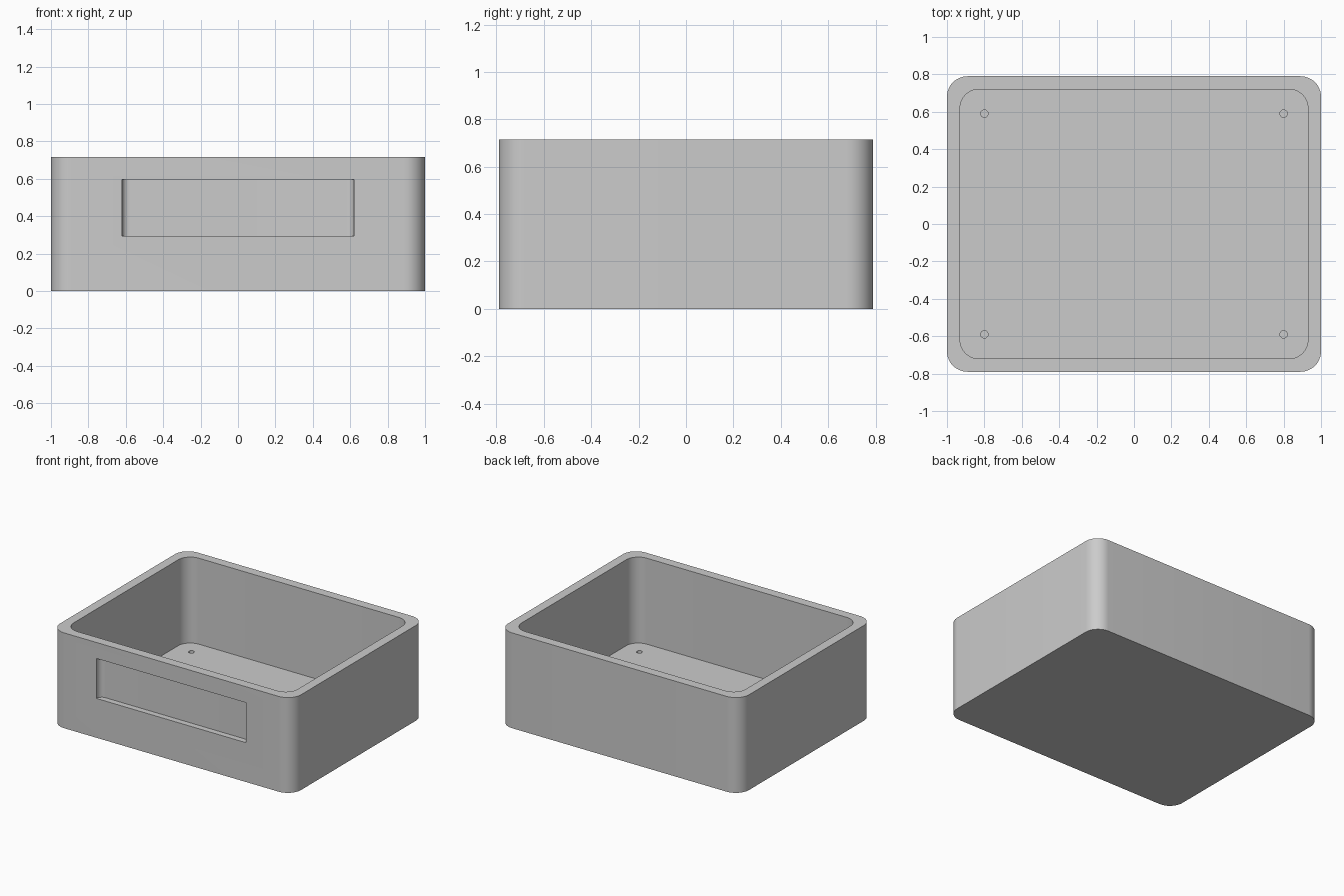
import bpy
import bmesh
import math

old = bpy.data.objects.get("Cube")
if old:
    bpy.data.objects.remove(old, do_unlink=True)

# Single plain grey
grey = bpy.data.materials.new("light_grey")
grey.use_nodes = True
colour = (0.6, 0.6, 0.6, 1)
grey.diffuse_color = colour
grey.node_tree.nodes["Principled BSDF"].inputs["Base Color"].default_value = colour


def rounded_block(name, half_x, half_y, z0, z1, radius, centre=(0, 0), steps=12):
    """Upright prism whose plan is a rounded rectangle."""
    bm = bmesh.new()
    ring = []
    for corner, (sx, sy) in enumerate([(1, 1), (-1, 1), (-1, -1), (1, -1)]):
        for i in range(steps + 1):
            a = math.pi / 2 * (corner + i / steps)
            x = centre[0] + sx * (half_x - radius) + radius * math.cos(a)
            y = centre[1] + sy * (half_y - radius) + radius * math.sin(a)
            ring.append(bm.verts.new((x, y, z0)))
    bmesh.ops.remove_doubles(bm, verts=ring, dist=1e-5)
    base = bm.faces.new([v for v in ring if v.is_valid])
    top = bmesh.ops.extrude_face_region(bm, geom=[base])["geom"]
    moved = [v for v in top if isinstance(v, bmesh.types.BMVert)]
    bmesh.ops.translate(bm, verts=moved, vec=(0, 0, z1 - z0))
    bmesh.ops.recalc_face_normals(bm, faces=bm.faces)
    mesh = bpy.data.meshes.new(name)
    bm.to_mesh(mesh)
    bm.free()
    mesh.materials.append(grey)
    obj = bpy.data.objects.new(name, mesh)
    bpy.context.collection.objects.link(obj)
    return obj


def activate(obj):
    bpy.ops.object.select_all(action="DESELECT")
    obj.select_set(True)
    bpy.context.view_layer.objects.active = obj


def cut(target, cutter):
    cutter.hide_render = True
    mod = target.modifiers.new("cut", "BOOLEAN")
    mod.operation = "DIFFERENCE"
    mod.solver = "EXACT"
    mod.object = cutter
    activate(target)
    bpy.ops.object.modifier_apply(modifier=mod.name)
    bpy.data.objects.remove(cutter, do_unlink=True)


WIDTH, DEPTH, HEIGHT = 1.0, 0.79, 0.715   # half width, half depth, full height
WALL = 0.07

# Open box: outer body minus the inner cavity
box = rounded_block("open_box", WIDTH, DEPTH, 0, HEIGHT, 0.11)
cut(box, rounded_block("cavity_cutter", WIDTH - WALL, DEPTH - WALL,
                       WALL, HEIGHT + 0.2, 0.1))

# Shallow label recess in the front wall, with rounded inner ends
recess_depth = 0.045
cut(box, rounded_block("recess_cutter", 0.62, 0.2, 0.295, 0.595, 0.04,
                       centre=(0, -DEPTH + recess_depth - 0.2)))

# Small blind holes near the floor corners
for sx in (-1, 1):
    for sy in (-1, 1):
        cut(box, rounded_block("hole_cutter", 0.02, 0.02, WALL - 0.035, WALL + 0.1,
                               0.02, centre=(sx * 0.8, sy * 0.59), steps=6))

activate(box)
bpy.ops.object.shade_smooth_by_angle(angle=math.radians(30))
